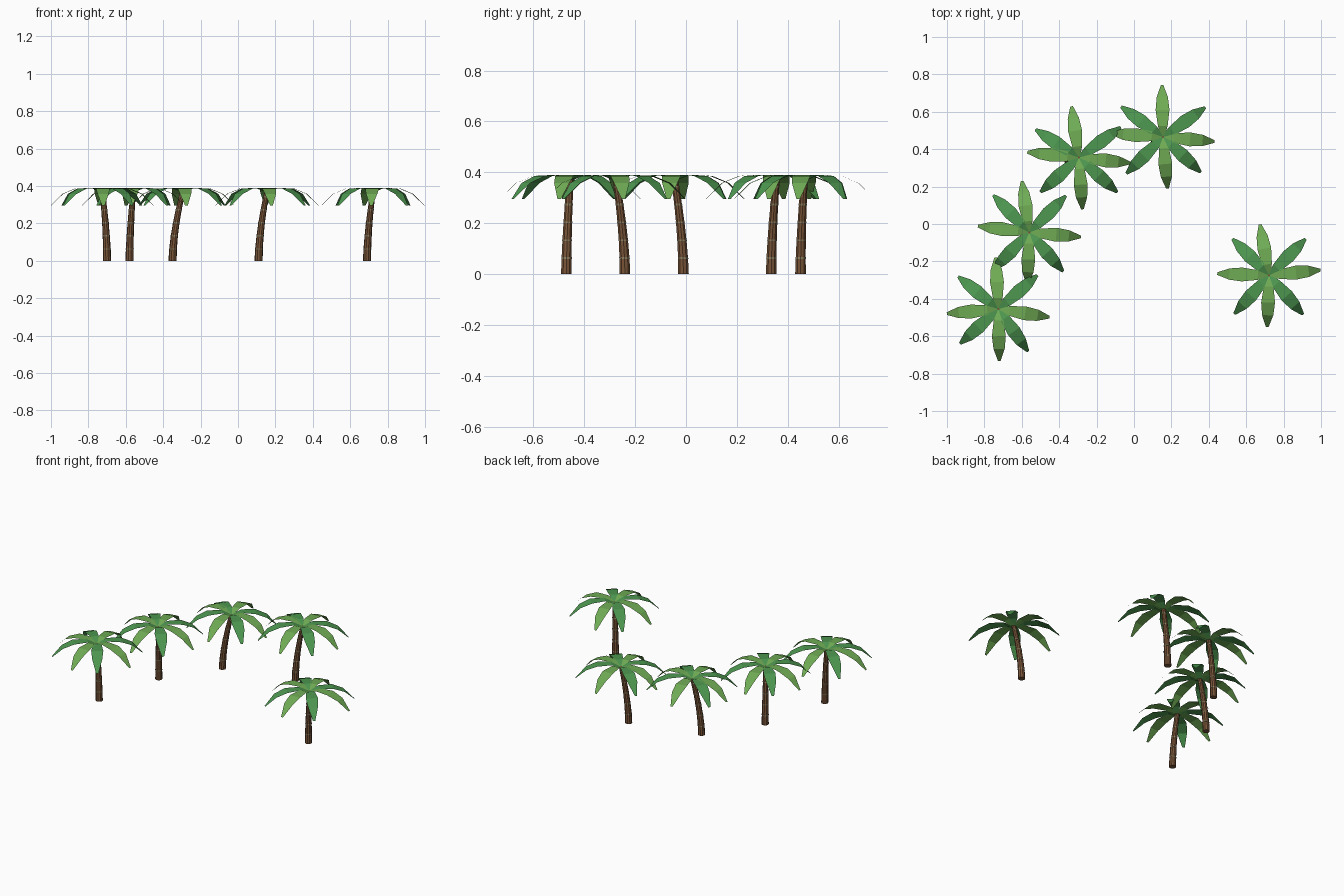
import bpy, bmesh, math
from mathutils import Vector, Matrix

cube = bpy.data.objects.get("Cube")
if cube:
    bpy.data.objects.remove(cube, do_unlink=True)


def material(name, rgb):
    mat = bpy.data.materials.new(name)
    mat.use_nodes = True
    mat.diffuse_color = (*rgb, 1)
    bsdf = mat.node_tree.nodes["Principled BSDF"]
    bsdf.inputs["Base Color"].default_value = (*rgb, 1)
    bsdf.inputs["Roughness"].default_value = 0.9
    return mat


LIGHT = material("light leaf green", (0.16, 0.41, 0.09))
DEEP = material("deep leaf green", (0.075, 0.31, 0.08))
BARK = material("brown bark", (0.19, 0.09, 0.04))
RING = material("pale bark ring", (0.27, 0.22, 0.12))

HEIGHT = 0.37
SIDES = 10
# Leaf stations: distance from crown centre, height, half width
LEAF = [(0.0, 0.368, 0.008), (0.06, 0.390, 0.026), (0.145, 0.386, 0.037),
        (0.213, 0.358, 0.030), (0.277, 0.295, 0.007)]


def finish(bm, name, mats):
    mesh = bpy.data.meshes.new(name)
    bm.to_mesh(mesh)
    bm.free()
    for mat in mats:
        mesh.materials.append(mat)
    obj = bpy.data.objects.new(name, mesh)
    bpy.context.collection.objects.link(obj)
    return obj


def trunk(name, base, top):
    """Tapered, curved trunk with slightly raised pale rings."""
    levels = [(0.0, 0.0, 0)]
    for k in range(5):
        z = 0.06 + 0.07 * k
        levels += [(z, 0, 1), (z, 0.001, 1), (z + 0.007, 0.001, 1), (z + 0.007, 0, 0)]
    levels.append((HEIGHT, 0, 0))
    bm = bmesh.new()
    loops = []
    for z, bulge, _ in levels:
        t = z / HEIGHT
        centre = Vector(base).lerp(Vector(top), t ** 1.7)
        radius = 0.022 - 0.008 * t + bulge
        loops.append([bm.verts.new((centre.x + radius * math.cos(a),
                                    centre.y + radius * math.sin(a), z))
                      for a in (math.tau * i / SIDES for i in range(SIDES))])
    for level, low, high in zip(levels, loops, loops[1:]):
        for i in range(SIDES):
            j = (i + 1) % SIDES
            face = bm.faces.new((low[i], low[j], high[j], high[i]))
            face.material_index = level[2]
    bm.faces.new(reversed(loops[0]))
    bm.faces.new(loops[-1])
    return finish(bm, name, [BARK, RING])


def crown(name, centre, angles):
    """Eight flat drooping leaves in alternating greens."""
    bm = bmesh.new()
    for i, angle in enumerate(angles):
        turn = Matrix.Rotation(math.radians(angle), 3, "Z")
        rows = []
        for r, z, w in LEAF:
            rows.append([bm.verts.new(turn @ Vector((r, s * w, z)) + Vector((*centre, 0)))
                         for s in (-1, 1)])
        for a, b in zip(rows, rows[1:]):
            face = bm.faces.new((a[0], b[0], b[1], a[1]))
            face.material_index = i % 2
    return finish(bm, name, [LIGHT, DEEP])


# Trunk foot, crown centre, leaf directions
TREES = [
    ((-0.70, -0.47), (-0.725, -0.455), (-9, 41, 93, 141, 185, 222, 271, 305)),
    ((-0.58, -0.01), (-0.56, -0.045), (-5, 45, 98, 134, 173, 226, 268, 311)),
    ((-0.35, 0.335), (-0.295, 0.355), (-6, 36, 98, 147, 174, 222, 274, 318)),
    ((0.11, 0.45), (0.155, 0.465), (-5, 35, 91, 144, 176, 225, 275, 317)),
    ((0.69, -0.24), (0.722, -0.275), (6, 45, 100, 135, 178, 228, 268, 311)),
]
for n, (foot, top, angles) in enumerate(TREES, 1):
    trunk(f"palm_trunk_{n}", foot, top)
    crown(f"palm_leaves_{n}", top, angles)
